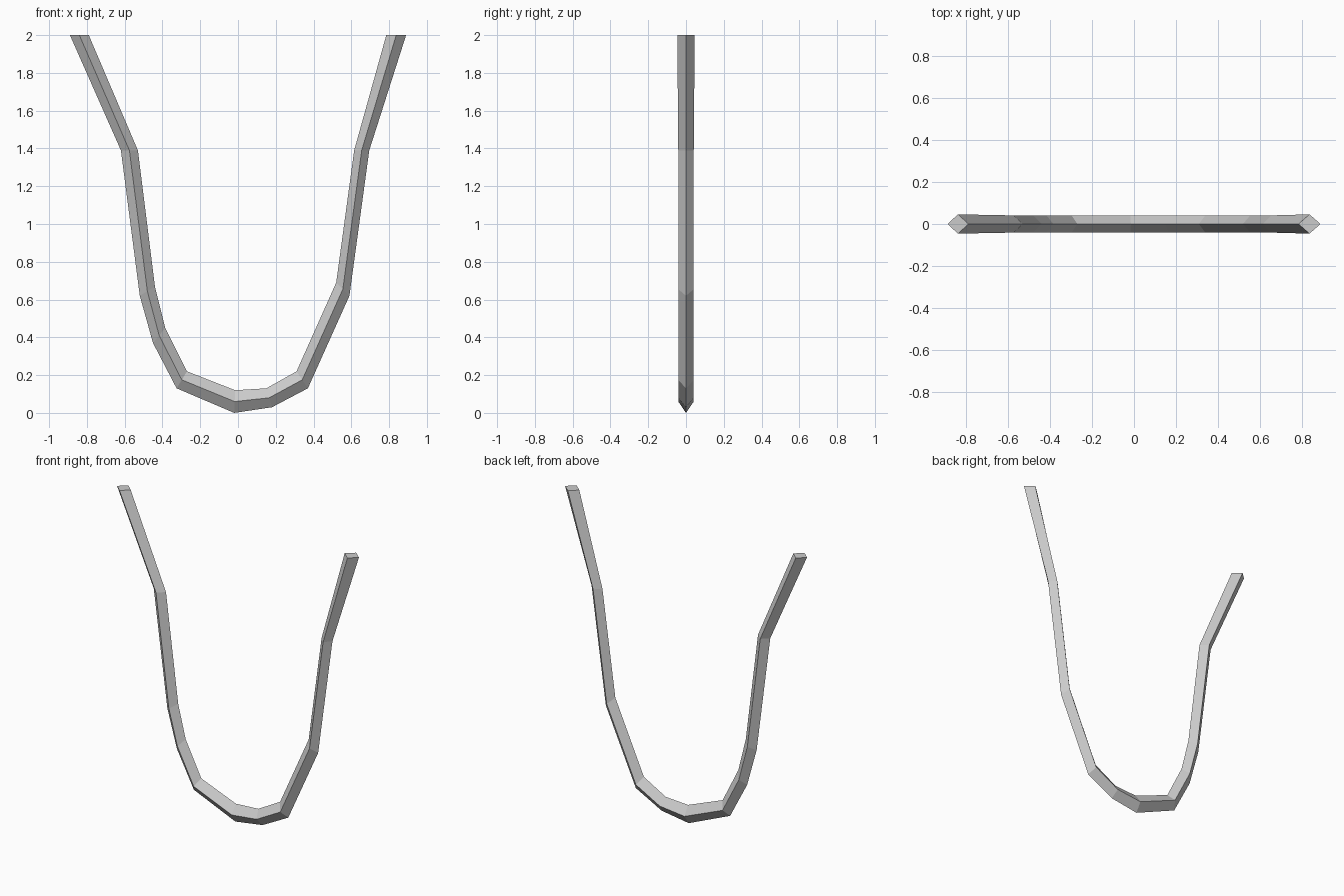
import bpy
import bmesh

# Remove the default cube only
cube = bpy.data.objects.get("Cube")
if cube:
    bpy.data.objects.remove(cube, do_unlink=True)

# Single grey material
grey = bpy.data.materials.new("plain_grey")
grey.use_nodes = True
colour = (0.6, 0.6, 0.6, 1.0)
grey.diffuse_color = colour
grey.node_tree.nodes["Principled BSDF"].inputs["Base Color"].default_value = colour

# Outer and inner ridge of the bent bar at each bend: (x, z), (x, z)
BENDS = [
    ((-0.89, 2), (-0.79, 2)),
    ((-0.62, 1.39), (-0.53, 1.39)),
    ((-0.52, 0.62), (-0.44, 0.67)),
    ((-0.45, 0.37), (-0.385, 0.45)),
    ((-0.325, 0.13), (-0.27, 0.22)),
    ((-0.02, 0), (-0.015, 0.12)),
    ((0.18, 0.03), (0.15, 0.13)),
    ((0.37, 0.13), (0.31, 0.22)),
    ((0.59, 0.62), (0.52, 0.69)),
    ((0.695, 1.39), (0.615, 1.39)),
    ((0.89, 2), (0.785, 2)),
]
HALF_DEPTH = 0.041
END_HALF_DEPTH = 0.046


def diamond_ring(bm, outer, inner, half_depth):
    """Four-sided cross-section with ridges outside, in front, inside and behind."""
    mid_x = (outer[0] + inner[0]) / 2
    mid_z = (outer[1] + inner[1]) / 2
    corners = [
        (outer[0], 0, outer[1]),
        (mid_x, -half_depth, mid_z),
        (inner[0], 0, inner[1]),
        (mid_x, half_depth, mid_z),
    ]
    return [bm.verts.new(corner) for corner in corners]


def build_bent_bar(name, bends, material):
    """Join the diamond rings along the bends and cap both ends."""
    bm = bmesh.new()
    last = len(bends) - 1
    rings = []
    for index, (outer, inner) in enumerate(bends):
        depth = END_HALF_DEPTH if index in (0, last) else HALF_DEPTH
        rings.append(diamond_ring(bm, outer, inner, depth))
    for ring, following in zip(rings, rings[1:]):
        for side in range(4):
            after = (side + 1) % 4
            bm.faces.new((ring[side], ring[after], following[after], following[side]))
    bm.faces.new(rings[0])
    bm.faces.new(rings[-1])
    bmesh.ops.recalc_face_normals(bm, faces=bm.faces)

    mesh = bpy.data.meshes.new(name)
    bm.to_mesh(mesh)
    bm.free()
    mesh.materials.append(material)
    bar = bpy.data.objects.new(name, mesh)
    bpy.context.collection.objects.link(bar)
    return bar


# Bent U-shaped bar with flat facets
build_bent_bar("bent_bar", BENDS, grey)
